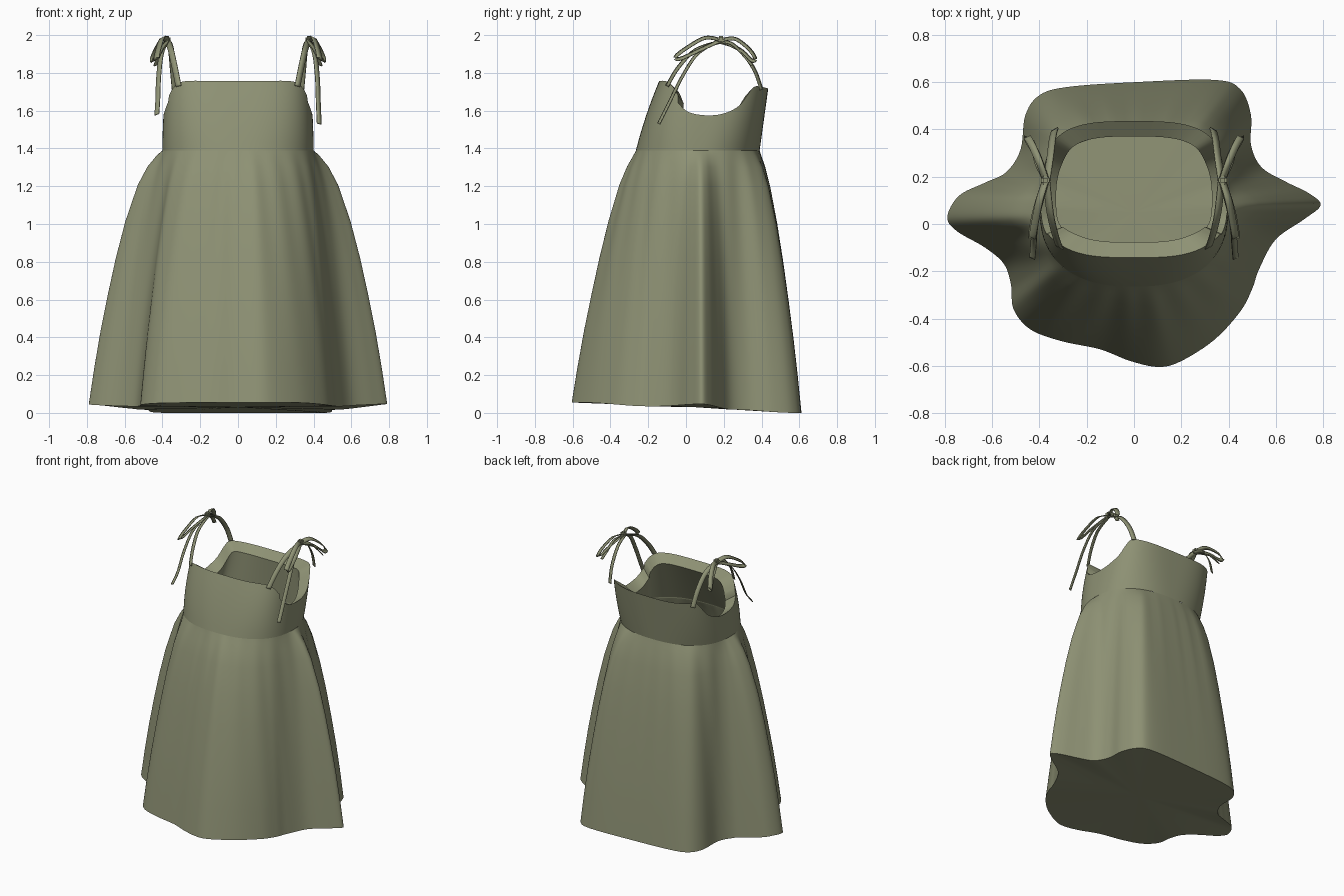
import bpy, bmesh, math
from math import sin, cos, pi
from mathutils import Vector

cube = bpy.data.objects.get("Cube")
if cube:
    bpy.data.objects.remove(cube)

# Single cloth colour
cloth = bpy.data.materials.new("olive cloth")
cloth.use_nodes = True
olive = (0.27, 0.285, 0.175, 1)
cloth.diffuse_color = olive
bsdf = cloth.node_tree.nodes["Principled BSDF"]
bsdf.inputs["Base Color"].default_value = olive
bsdf.inputs["Roughness"].default_value = 0.9


def finish(name, bm, angle=50):
    bmesh.ops.recalc_face_normals(bm, faces=bm.faces)
    mesh = bpy.data.meshes.new(name)
    bm.to_mesh(mesh)
    bm.free()
    mesh.materials.append(cloth)
    ob = bpy.data.objects.new(name, mesh)
    bpy.context.collection.objects.link(ob)
    bpy.ops.object.select_all(action='DESELECT')
    bpy.context.view_layer.objects.active = ob
    ob.select_set(True)
    bpy.ops.object.shade_smooth_by_angle(angle=math.radians(angle))
    return ob


def loft(bm, rings, closed=True):
    rows = [[bm.verts.new(p) for p in ring] for ring in rings]
    for a, b in zip(rows, rows[1:]):
        n = len(a)
        for i in range(n if closed else n - 1):
            j = (i + 1) % n
            bm.faces.new((a[i], a[j], b[j], b[i]))
    return rows


def spline(pts, steps, closed=False):
    """Smooth curve passing through all the points."""
    pts = [Vector(p) for p in pts]
    n = len(pts)
    pick = (lambda i: pts[i % n]) if closed else (lambda i: pts[max(0, min(n - 1, i))])
    out = []
    for i in range(n if closed else n - 1):
        a, b, c, d = (pick(i + k) for k in (-1, 0, 1, 2))
        for s in range(steps):
            t = s / steps
            out.append(b + (c - a) * t / 2 + (a * 2 - b * 5 + c * 4 - d) * t * t / 2
                       + (b * 3 - a - c * 3 + d) * t ** 3 / 2)
    return out if closed else out + [pts[-1]]


def smooth(lo, hi, v):
    t = max(0, min(1, (v - lo) / (hi - lo)))
    return t * t * (3 - 2 * t)


WAIST = 1.39


def section(ang, z, inset=0):
    """Point on the rounded-box cross-section of the bodice."""
    u = (z - WAIST) / 0.36
    front = -0.265 + 0.09 * u + 0.03 * u * u
    back = 0.39 + 0.05 * u
    a = 0.4 - 0.02 * u * u - inset
    b = (back - front) / 2 - inset
    n = 2.4 + 0.9 * u
    r = (abs(cos(ang) / a) ** n + abs(sin(ang) / b) ** n) ** (-1 / n)
    return Vector((r * cos(ang), (front + back) / 2 + r * sin(ang), z))


# Side outline of the neckline and armhole, front to back
outline = spline([(-.2, 1.75), (-.1, 1.755), (-.05, 1.69), (-.03, 1.63), (.02, 1.59),
                  (.11, 1.575), (.2, 1.585), (.28, 1.625), (.33, 1.69), (.37, 1.73),
                  (.46, 1.71)], 4)


def rim_height(ang):
    z = 1.66
    for _ in range(5):
        y = section(ang, z).y
        for p, q in zip(outline, outline[1:]):
            if p.x <= y <= q.x:
                z = p.y + (q.y - p.y) * (y - p.x) / (q.x - p.x)
                break
    return z


# Bodice with armholes, a turned-in facing and a lining down to the waist
angles = [2 * pi * i / 200 for i in range(200)]
rims = [rim_height(t) for t in angles]
rings = [[section(t, WAIST + (z - WAIST) * k / 8) for t, z in zip(angles, rims)]
         for k in range(9)]
facing = [section(t, z, 0.065) - Vector((0, 0, 0.045)) for t, z in zip(angles, rims)]
lining = [section(t, WAIST + 0.01, 0.004) for t in angles]
bm = bmesh.new()
loft(bm, rings + [facing, lining])
finish("bodice", bm, 40)

# Skirt: gathered waist flowing into a wavy hem
hem = spline([(-.79, .03), (-.75, -.03), (-.63, -.1), (-.55, -.17), (-.52, -.26),
              (-.51, -.36), (-.44, -.445), (-.31, -.495), (-.145, -.53), (-.015, -.58),
              (.105, -.605), (.2, -.58), (.34, -.49), (.45, -.37), (.5, -.275),
              (.53, -.19), (.6, -.065), (.72, .02), (.79, .08), (.74, .13), (.64, .18),
              (.54, .24), (.495, .335), (.495, .46), (.45, .57), (.34, .61), (0, .6),
              (-.28, .58), (-.4, .545), (-.46, .46), (-.48, .315), (-.54, .22),
              (-.63, .175), (-.74, .12)], 6, True)
flare = [(1.39, 0), (1.36, .08), (1.3, .2), (1.2, .33), (1, .5),
         (.8, .63), (.6, .74), (.4, .84), (.2, .925), (0, 1)]
centre = section(0, WAIST).y
rings = []
for z, t in flare:
    ring = []
    for h in hem:
        ang = math.atan2(h.y - centre, h.x)
        top = section(ang, WAIST)
        hem_z = (0.055 - 0.02 * smooth(-0.55, -0.2, h.y) + 0.012 * smooth(-0.15, 0.08, h.y)
                 - 0.03 * smooth(0.08, 0.25, h.y) - 0.017 * smooth(0.25, 0.58, h.y))
        # Valleys between the folds hang closer to the body near the waist
        reach = t ** (1.35 - 0.35 * smooth(0.5, 0.8, h.length))
        p = top.lerp(Vector((h.x, h.y, 0)), reach)
        gather = 0.005 * sin(22 * ang) * sin(pi * t) * (1 - t)
        p.x += gather * cos(ang)
        p.y += gather * sin(ang)
        p.z = z + hem_z * (1 - z / WAIST)
        ring.append(p)
    rings.append(ring)
bm = bmesh.new()
rows = loft(bm, rings)
middle = bm.verts.new((0, 0.05, 0.03))
last = rows[-1]
for i, v in enumerate(last):
    bm.faces.new((v, last[(i + 1) % len(last)], middle))
finish("skirt", bm)


def ribbon(name, pts, side, width=0.032):
    """Flat strip across the shoulder, tilted a little outwards."""
    path = spline([(side * x, y, z) for x, y, z in pts], 6)
    edges = [[], []]
    for i, p in enumerate(path):
        along = path[min(i + 1, len(path) - 1)] - path[max(i - 1, 0)]
        normal = Vector((0, -along.z, along.y)).normalized()
        if normal.z < 0:
            normal.negate()
        half = (Vector((side * 0.88, 0, 0)) - normal * 0.47) * width / 2
        edges[0].append(p - half)
        edges[1].append(p + half)
    bm = bmesh.new()
    loft(bm, edges, False)
    ob = finish(name, bm)
    mod = ob.modifiers.new("thickness", 'SOLIDIFY')
    mod.thickness = 0.006
    mod.offset = 0


# Shoulder straps tied in bows
for side, word, drop in ((1, "left", 1.53), (-1, "right", 1.58)):
    ribbon(word + "_front_strap", [(.315, -.1, 1.73), (.335, -.04, 1.83),
                                   (.355, .05, 1.92), (.37, .18, 1.965)], side)
    ribbon(word + "_back_strap", [(.335, .4, 1.71), (.345, .36, 1.82),
                                  (.355, .28, 1.925), (.37, .18, 1.965)], side)
    ribbon(word + "_front_loop", [(.375, .18, 1.975), (.4, .1, 1.985), (.42, .0, 1.93),
                                  (.43, -.055, 1.885), (.43, -.03, 1.875),
                                  (.41, .07, 1.92), (.375, .18, 1.97)], side)
    ribbon(word + "_back_loop", [(.375, .19, 1.975), (.4, .26, 1.98), (.43, .33, 1.93),
                                 (.45, .365, 1.88), (.445, .35, 1.865),
                                 (.41, .29, 1.92), (.375, .19, 1.97)], side)
    ribbon(word + "_front_tail", [(.375, .17, 1.97), (.405, .06, 1.9), (.42, -.02, 1.78),
                                  (.425, -.085, 1.65), (.43, -.145, drop)], side, 0.026)
    ribbon(word + "_back_tail", [(.375, .19, 1.97), (.405, .25, 1.95),
                                 (.42, .31, 1.89), (.435, .35, 1.84)], side, 0.026)
    bm = bmesh.new()
    bmesh.ops.create_cube(bm, size=0.036)
    bmesh.ops.bevel(bm, geom=bm.edges[:], offset=0.008, segments=2, affect='EDGES')
    bmesh.ops.translate(bm, vec=(side * 0.375, 0.185, 1.977), verts=bm.verts)
    finish(word + "_knot", bm)
